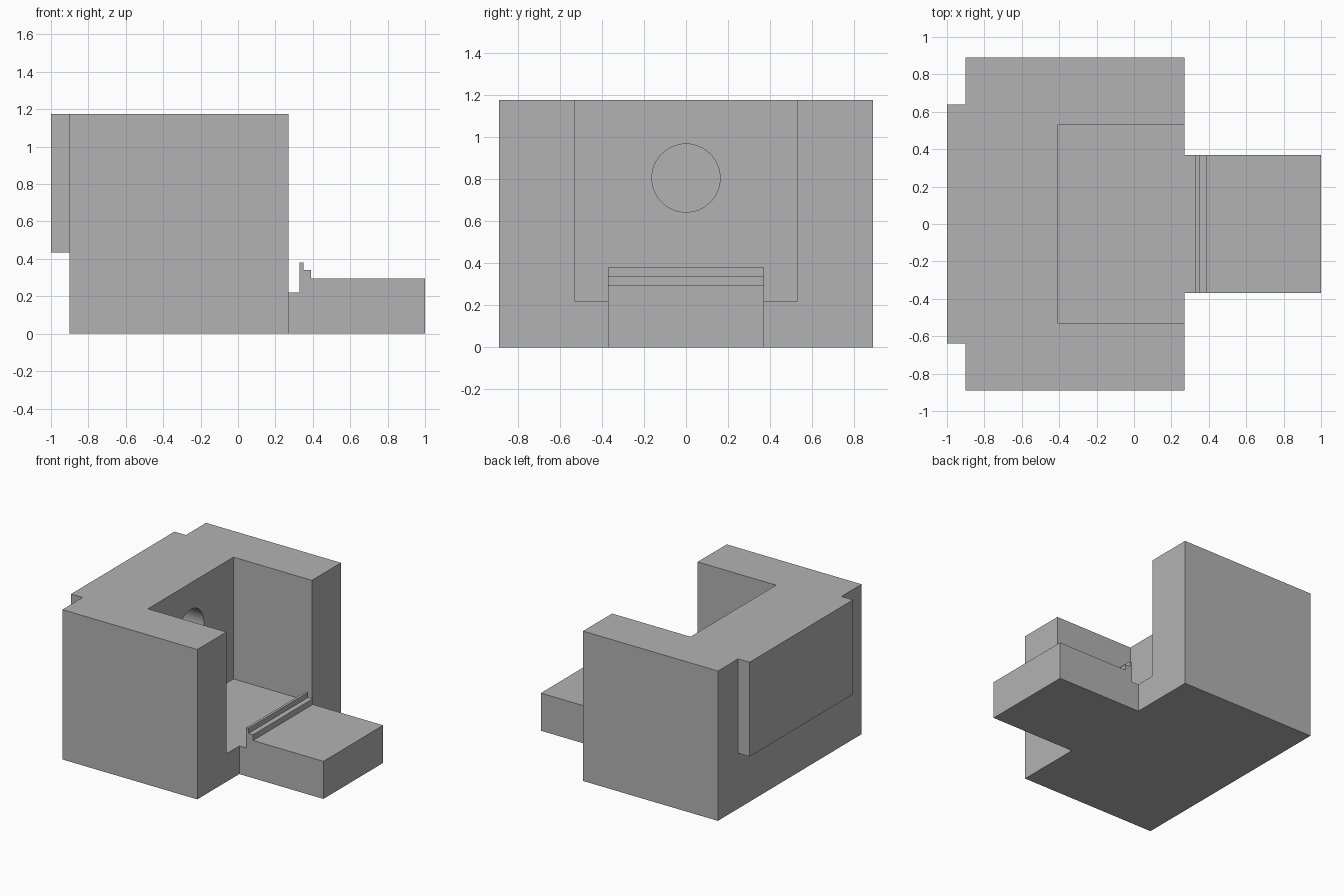
import bpy
import bmesh
import math
from mathutils import Matrix, Vector

cube = bpy.data.objects.get("Cube")
if cube:
    bpy.data.objects.remove(cube, do_unlink=True)

grey = bpy.data.materials.new("plain_grey")
grey.use_nodes = True
colour = (0.45, 0.45, 0.45, 1)
grey.diffuse_color = colour
grey.node_tree.nodes["Principled BSDF"].inputs["Base Color"].default_value = colour


def finish(name, bm):
    bmesh.ops.recalc_face_normals(bm, faces=bm.faces)
    mesh = bpy.data.meshes.new(name)
    bm.to_mesh(mesh)
    bm.free()
    mesh.materials.append(grey)
    obj = bpy.data.objects.new(name, mesh)
    bpy.context.collection.objects.link(obj)
    return obj


def extrude_profile(name, points, half_width):
    """Extrude an x-z outline symmetrically along y."""
    bm = bmesh.new()
    face = bm.faces.new([bm.verts.new((x, -half_width, z)) for x, z in points])
    new = bmesh.ops.extrude_face_region(bm, geom=[face])["geom"]
    verts = [v for v in new if isinstance(v, bmesh.types.BMVert)]
    bmesh.ops.translate(bm, verts=verts, vec=Vector((0, 2 * half_width, 0)))
    return finish(name, bm)


def block(name, x0, x1, half_width, z0, z1):
    return extrude_profile(name, [(x0, z0), (x1, z0), (x1, z1), (x0, z1)], half_width)


def cut(target, cutter):
    cutter.hide_render = True
    mod = target.modifiers.new(cutter.name, "BOOLEAN")
    mod.operation = "DIFFERENCE"
    mod.solver = "EXACT"
    mod.object = cutter
    bpy.context.view_layer.objects.active = target
    bpy.ops.object.modifier_apply(modifier=mod.name)
    bpy.data.objects.remove(cutter, do_unlink=True)


TOP = 1.175
FRONT = 0.27
FLOOR = 0.22
POCKET_BACK = -0.41

# Main body with an open pocket
body = block("body", -0.9, FRONT, 0.89, 0, TOP)
cut(body, block("pocket_cutter", POCKET_BACK, FRONT + 0.3, 0.53, FLOOR, TOP + 0.3))

# Blind round hole in the pocket's rear wall
bm = bmesh.new()
depth = 0.4
bmesh.ops.create_cone(
    bm, cap_ends=True, segments=64, radius1=0.162, radius2=0.162, depth=2 * depth,
    matrix=Matrix.Translation((POCKET_BACK, 0, 0.805)) @ Matrix.Rotation(math.pi / 2, 4, "Y"))
cut(body, finish("hole_cutter", bm))

# Raised plate on the rear
block("rear_plate", -1, -0.9, 0.64, 0.435, TOP)

# Front ledge with a slot and a stepped ridge
extrude_profile("front_ledge", [
    (FRONT, 0), (1, 0), (1, 0.295), (0.39, 0.295), (0.39, 0.34), (0.35, 0.34),
    (0.35, 0.38), (0.33, 0.38), (0.33, FLOOR), (FRONT, FLOOR)], 0.37)

# Smooth only the round hole
bpy.ops.object.select_all(action="DESELECT")
body.select_set(True)
bpy.context.view_layer.objects.active = body
bpy.ops.object.shade_smooth_by_angle(angle=math.radians(30))
